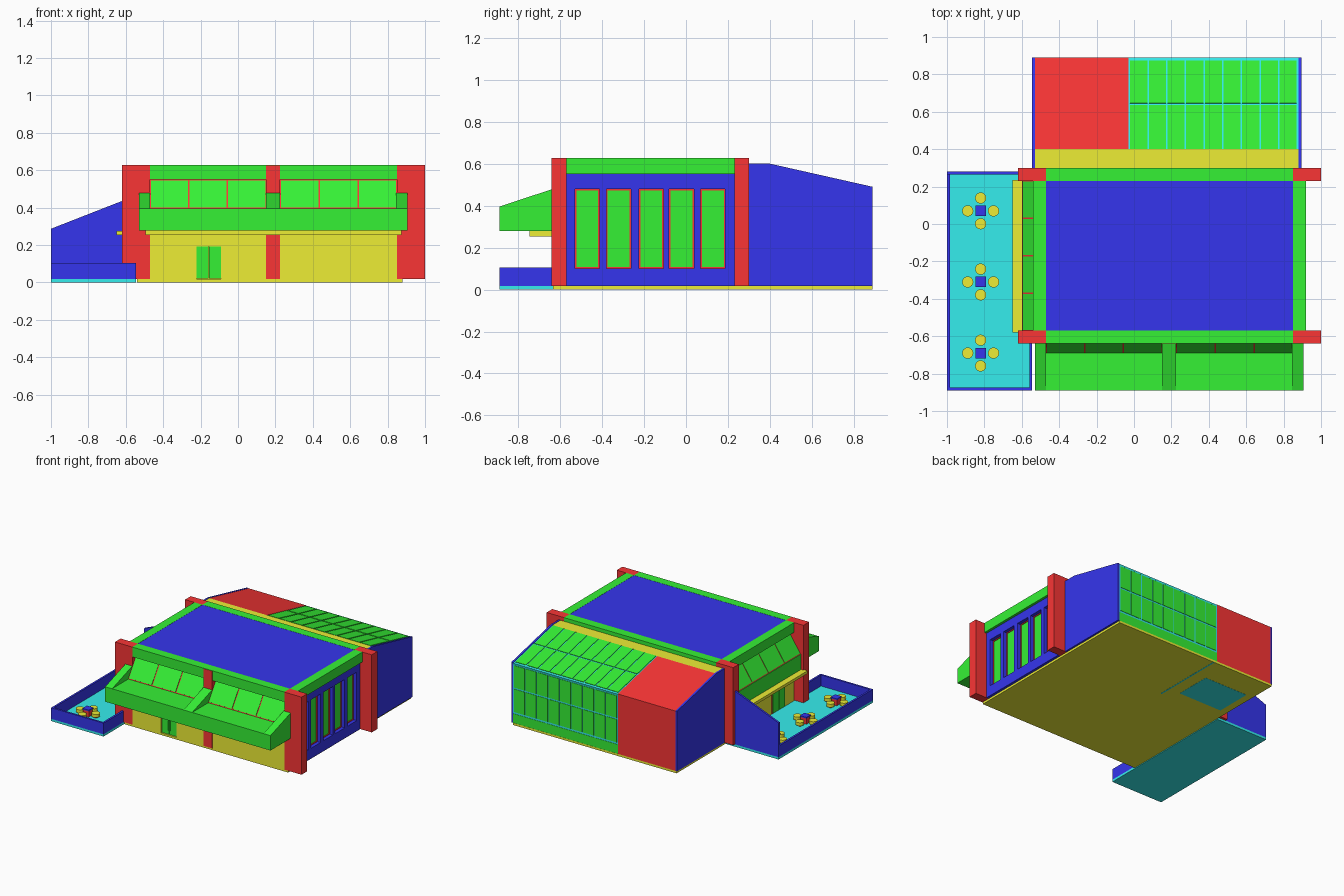
import bpy, bmesh, math
from mathutils import Vector

if "Cube" in bpy.data.objects:
    bpy.data.objects.remove(bpy.data.objects["Cube"])

COL = {"red": (.95, .036, .036, 1), "green": (.036, .88, .036, 1), "blue": (.036, .036, .85, 1),
       "yellow": (.85, .85, .036, 1), "cyan": (.036, .85, .85, 1)}
MAT = {}
for n, c in COL.items():
    MAT[n] = bpy.data.materials.new(n)
    MAT[n].diffuse_color = c


def finish(name, bm, col):
    bmesh.ops.recalc_face_normals(bm, faces=bm.faces)
    me = bpy.data.meshes.new(name)
    bm.to_mesh(me)
    bm.free()
    me.materials.append(MAT[col])
    ob = bpy.data.objects.new(name, me)
    bpy.context.collection.objects.link(ob)
    return ob


def prism(name, col, axis, a, b, pts):
    """Extrude a profile along x (points are y,z) or along y (points are x,z)."""
    bm = bmesh.new()
    mk = (lambda t, p: (t, p[0], p[1])) if axis == "x" else (lambda t, p: (p[0], t, p[1]))
    lo = [bm.verts.new(mk(a, p)) for p in pts]
    hi = [bm.verts.new(mk(b, p)) for p in pts]
    bm.faces.new(lo)
    bm.faces.new(hi[::-1])
    for i in range(len(pts)):
        j = (i + 1) % len(pts)
        bm.faces.new((lo[i], lo[j], hi[j], hi[i]))
    return finish(name, bm, col)


def box(name, col, x0, x1, y0, y1, z0, z1):
    return prism(name, col, "x", x0, x1, [(y0, z0), (y1, z0), (y1, z1), (y0, z1)])


def sheet(name, col, axis, a, b, p, q, t):
    """Thin slab whose section runs from p to q, thickened by t to one side."""
    d = (Vector(q) - Vector(p)).normalized()
    n = Vector((-d.y, d.x)) * t
    return prism(name, col, axis, a, b, [p, q, (q[0] + n.x, q[1] + n.y), (p[0] + n.x, p[1] + n.y)])


def disc(name, col, x, y, z0, z1, r, seg=16):
    bm = bmesh.new()
    bmesh.ops.create_cone(bm, cap_ends=True, segments=seg, radius1=r, radius2=r, depth=z1 - z0)
    bmesh.ops.translate(bm, verts=bm.verts, vec=(x, y, (z0 + z1) / 2))
    return finish(name, bm, col)


# floors
box("main_floor", "yellow", -.54, .88, -.635, .889, .001, .018)
box("floor_patch", "cyan", -.48, -.10, .39, .68, 0, .01)
box("partition_footing", "cyan", -.008, .004, .30, .885, 0, .01)
box("courtyard_floor", "cyan", -1, -.545, -.89, .28, 0, .018)

# corner pillars and middle pillar
for x in (-.62, .85):
    for y in (-.64, .23):
        box("corner_pillar", "red", x, x + .15, y, y + .07, .018, .627)
box("middle_pillar", "red", .15, .225, -.642, -.562, .018, .624)

# top beams and main roof, flush with the beams
for y in (-.64, .23):
    box("long_beam", "green", -.47, .85, y, y + .07, .55, .627)
for x in (-.54, .85):
    box("side_beam", "green", x, x + .07, -.57, .23, .55, .627)
box("main_roof", "blue", -.47, .85, -.57, .23, .58, .626)

# front wall with a recessed double door
box("front_wall", "yellow", -.47, -.222, -.635, -.60, .018, .28)
box("front_wall", "yellow", -.09, .88, -.635, -.60, .018, .28)
box("front_wall_head", "yellow", -.222, -.09, -.635, -.60, .191, .28)
for x in (-.222, -.155):
    box("door_leaf", "green", x, x + .064, -.628, -.61, .02, .191)
for x in (-.167, -.15):
    box("door_handle", "green", x, x + .004, -.634, -.628, .05, .17)
box("rear_inner_wall", "yellow", -.47, .85, .25, .28, .018, .55)

# right wall: piers, rails, framed windows
box("right_wall_base", "blue", .86, .90, -.57, .23, .018, .10)
box("right_wall_head", "blue", .86, .90, -.57, .23, .48, .55)
edge = -.57
for y0 in (-.53, -.38, -.225, -.08, .07):
    y1 = y0 + .117
    box("right_wall_pier", "blue", .86, .90, edge, y0, .10, .48)
    box("window_pane", "green", .862, .868, y0, y1, .10, .48)
    for a, b, c, d in ((y0, y0 + .007, .10, .48), (y1 - .007, y1, .10, .48),
                       (y0, y1, .10, .107), (y0, y1, .473, .48)):
        box("window_frame", "red", .862, .873, a, b, c, d)
    edge = y1
box("right_wall_pier", "blue", .86, .90, edge, .23, .10, .48)

# front planter canopy with brackets and soffit
box("canopy_box", "green", -.53, .905, -.89, -.61, .278, .395)
for a, b in ((-.53, -.47), (.15, .225), (.845, .905)):
    prism("canopy_bracket", "green", "x", a, b,
          [(-.64, .278), (-.89, .278), (-.89, .395), (-.64, .478)])
box("canopy_soffit", "yellow", -.495, .875, -.745, -.60, .253, .278)

# sloping clerestory windows, front and left, running back under the beams
for a, b in ((-.47, .15), (.225, .85)):
    sheet("front_window_frame", "red", "x", a, b, (-.69, .395), (-.587, .55), -.01)
    w = (b - a) / 3
    for i in range(3):
        sheet("front_window", "green", "x", a + i * w + .004, a + (i + 1) * w - .004,
              (-.687, .40), (-.591, .544), .003)
sheet("left_window_frame", "red", "y", -.57, .23, (-.595, .395), (-.492, .55), -.01)
for i in range(4):
    sheet("left_window", "green", "y", -.566 + i * .2, -.374 + i * .2,
          (-.592, .40), (-.496, .544), .003)
box("left_band", "green", -.60, -.54, -.57, .23, .275, .395)
box("left_ledge", "yellow", -.65, -.54, -.58, .235, .253, .275)

# left wall under the ledge with glazed doors
box("left_wall", "yellow", -.54, -.51, -.57, .23, .018, .278)
for y in (-.45, -.05):
    box("left_door_frame", "red", -.545, -.53, y, y + .16, .018, .21)
    for k in (0, .077):
        box("left_door", "green", -.549, -.54, y + .006 + k, y + .077 + k, .022, .203)

# rear wing: end walls, flat roof strip, solid red room
END = [(.30, .018), (.889, .018), (.889, .49), (.40, .60), (.30, .60)]
for a, b in ((-.545, -.53), (.88, .895)):
    prism("rear_end_wall", "blue", "x", a, b, END)
box("rear_flat_roof", "yellow", -.53, .88, .30, .40, .578, .598)
sheet("red_roof", "red", "x", -.53, -.03, (.40, .598), (.889, .488), -.015)
box("red_back_wall", "red", -.53, -.03, .872, .889, .018, .488)
prism("partition_wall", "yellow", "x", -.04, -.03,
      [(.30, .018), (.87, .018), (.87, .475), (.40, .58), (.30, .58)])


# greenhouse: cyan bars with raised panes between them
def slope(y):
    return .596 - (y - .40) * .11 / .489


box("greenhouse_base", "green", -.03, .88, .872, .888, .018, .09)
W = .899 / 9
for i in range(9):
    a, b = -.025 + i * W + .004, -.025 + (i + 1) * W - .004
    for y0, y1 in ((.402, .635), (.646, .873)):
        sheet("roof_pane", "green", "x", a, b, (y0, slope(y0) + .004), (y1, slope(y1) + .004), -.008)
    for z0, z1 in ((.105, .285), (.297, .47)):
        box("back_pane", "green", a, b, .876, .889, z0, z1)
for i in range(10):
    x = -.025 + i * W
    sheet("roof_bar", "cyan", "x", x - .006, x + .006, (.40, slope(.40)), (.886, slope(.886)), -.012)
    box("back_bar", "cyan", x - .006, x + .006, .870, .886, .09, .485)
for y in (.6405, .88):
    sheet("roof_rail", "cyan", "x", -.03, .88, (y - .009, slope(y - .009)), (y + .009, slope(y + .009)), -.012)
for z in (.09, .283, .47):
    box("back_rail", "cyan", -.03, .88, .870, .886, z, z + .016)

# courtyard walls
box("courtyard_left_wall", "blue", -1, -.985, -.89, .28, .018, .105)
box("courtyard_front_wall", "blue", -1, -.545, -.89, -.875, .018, .105)
box("courtyard_right_wall", "blue", -.56, -.545, -.89, -.64, .018, .105)
prism("courtyard_back_wall", "blue", "y", .265, .28,
      [(-1, .018), (-.545, .018), (-.545, .465), (-1, .287)])

# tables with four stools each
for y in (.07, -.31, -.69):
    x = -.82
    box("table_post", "red", x - .024, x + .024, y - .024, y + .024, .018, .065)
    box("table_top", "blue", x - .028, x + .028, y - .028, y + .028, .065, .075)
    for k in range(4):
        a = k * math.pi / 2
        sx, sy = x + .069 * math.cos(a), y + .069 * math.sin(a)
        disc("stool_leg", "red", sx, sy, .018, .032, .012, 8)
        disc("stool_seat", "yellow", sx, sy, .03, .055, .03)

for m in bpy.data.materials:
    if m.users and not m.is_grease_pencil:
        m.use_nodes = True
        m.node_tree.nodes["Principled BSDF"].inputs["Base Color"].default_value = m.diffuse_color
